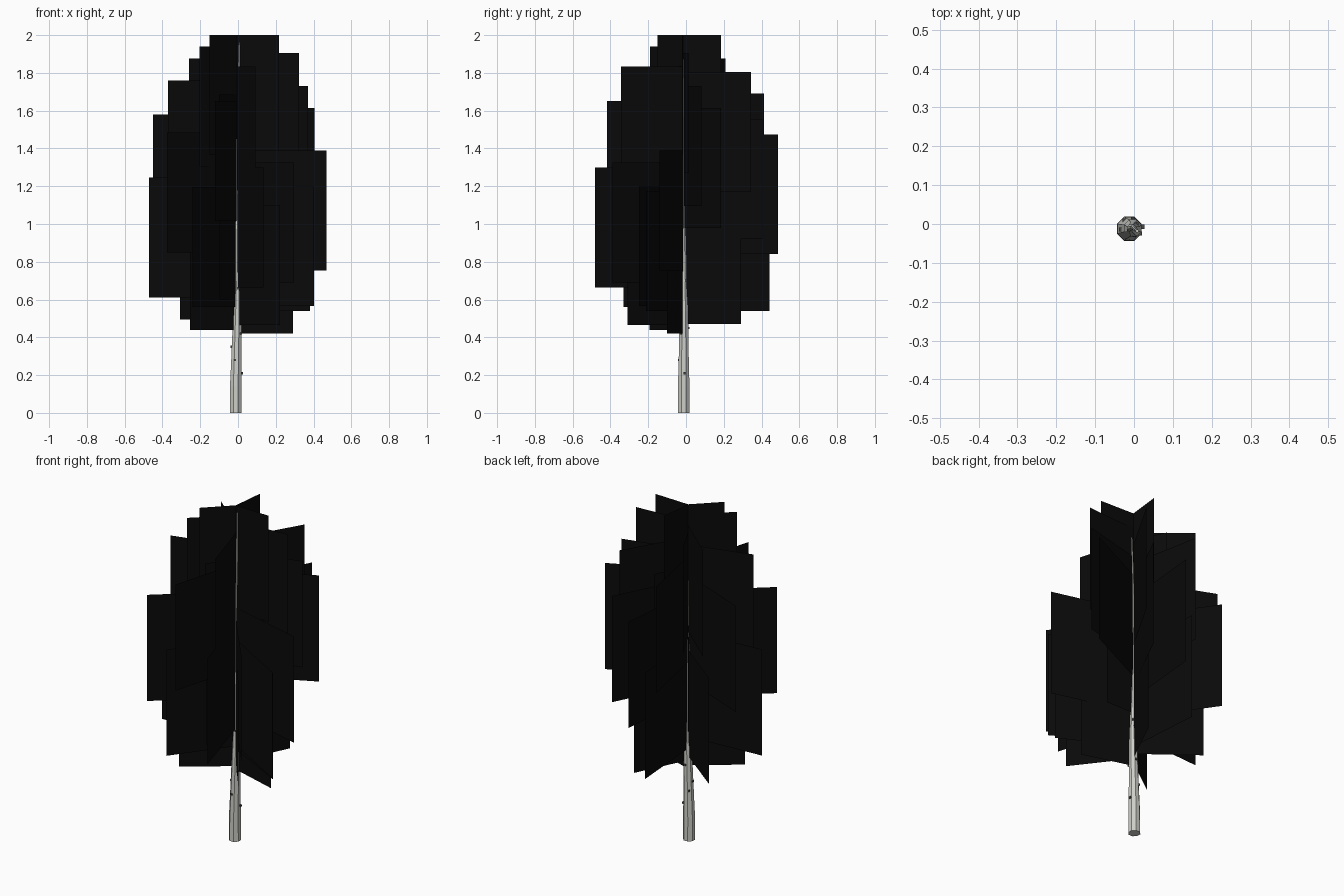
import bpy, bmesh, math
from mathutils import Vector

CX, CY = -0.006, -0.012


def make(name, bm, mat=None):
    me = bpy.data.meshes.new(name)
    bm.to_mesh(me)
    bm.free()
    ob = bpy.data.objects.new(name, me)
    bpy.context.collection.objects.link(ob)
    if mat:
        me.materials.append(mat)
    return ob


def paint(name, rgb):
    m = bpy.data.materials.new(name)
    m.diffuse_color = (*rgb, 1)
    return m


dark = paint("dark_foliage", (0.003, 0.003, 0.003))
bark = paint("pale_bark", (0.62, 0.62, 0.58))
knot = paint("knot_bark", (0.06, 0.06, 0.055))

# Trunk: slightly crooked tapering eight-sided tube (z, x, y, radius)
rings = [(0, -.012, -.012, .034), (.14, -.012, -.012, .033),
         (.28, -.009, -.012, .029), (.54, -.003, -.011, .024),
         (.66, -.002, -.013, .018), (1.07, -.009, -.011, .010),
         (1.5, -.002, -.008, .007), (1.96, .008, -.018, .004)]
SIDES = 8
bm = bmesh.new()
loops = []
for z, x, y, r in rings:
    loops.append([bm.verts.new((x + r * math.cos(2 * math.pi * (i + .5) / SIDES),
                                y + r * math.sin(2 * math.pi * (i + .5) / SIDES), z))
                  for i in range(SIDES)])
for a, b in zip(loops, loops[1:]):
    for i in range(SIDES):
        j = (i + 1) % SIDES
        bm.faces.new((a[i], a[j], b[j], b[i]))
bm.faces.new(loops[0][::-1])
bm.faces.new(loops[-1])
make("trunk", bm, bark)

# Small knots on the bark (angle, height, trunk radius)
bm = bmesh.new()
for ang, z, r in [(250, .28, .027), (185, .35, .026), (10, .21, .029), (300, .66, .017),
                  (80, .45, .025), (130, .3, .027), (330, .42, .025), (40, .7, .017)]:
    a = math.radians(ang)
    v = bmesh.ops.create_cube(bm, size=.011)["verts"]
    bmesh.ops.translate(bm, verts=v, vec=Vector((-.007 + r * math.cos(a),
                                                 CY + r * math.sin(a), z)))
make("bark_knots", bm, knot)

# Foliage cards: outer edge x, y, then bottom z; most are the same height
H = .635
cards = [
    # low tier
    (.29, -.1, .42), (-.255, -.194, .44), (.222, -.31, .465), (.14, .29, .47),
    (-.307, .22, .495), (.38, -.212, .54), (-.04, .443, .54), (-.242, -.33, .56),
    (.402, -.248, .565),
    # middle tier
    (-.472, -.043, .61), (.134, -.482, .665), (.296, -.39, .69), (-.29, .397, .72),
    (.469, -.139, .755), (.04, .487, .84), (-.376, -.325, .85), (-.45, .17, .945),
    (.205, .407, .92), (.405, .186, .98),
    # upper tier
    (-.121, -.418, 1.015), (-.09, .412, 1.055), (.37, .082, 1.095), (-.371, -.11, 1.125),
    (.2, .343, 1.17), (.093, -.345, 1.2), (-.26, .209, 1.24), (.322, .012, 1.27),
    (-.204, -.19, 1.305), (.016, .186, 1.365), (.217, -.02, 1.365), (-.15, -.152, 1.365),
    # short inner cards
    (-.1, -.168, 1.05), (-.098, -.16, .6), (-.095, .165, 1.2), (-.124, .15, .65),
    (.18, -.012, .75), (.08, .19, 1.0),
]
bm = bmesh.new()
for x, y, z in cards:
    bm.faces.new([bm.verts.new(p) for p in
                  ((CX, CY, z), (x, y, z), (x, y, z + H), (CX, CY, z + H))])
make("foliage_cards", bm, dark)
